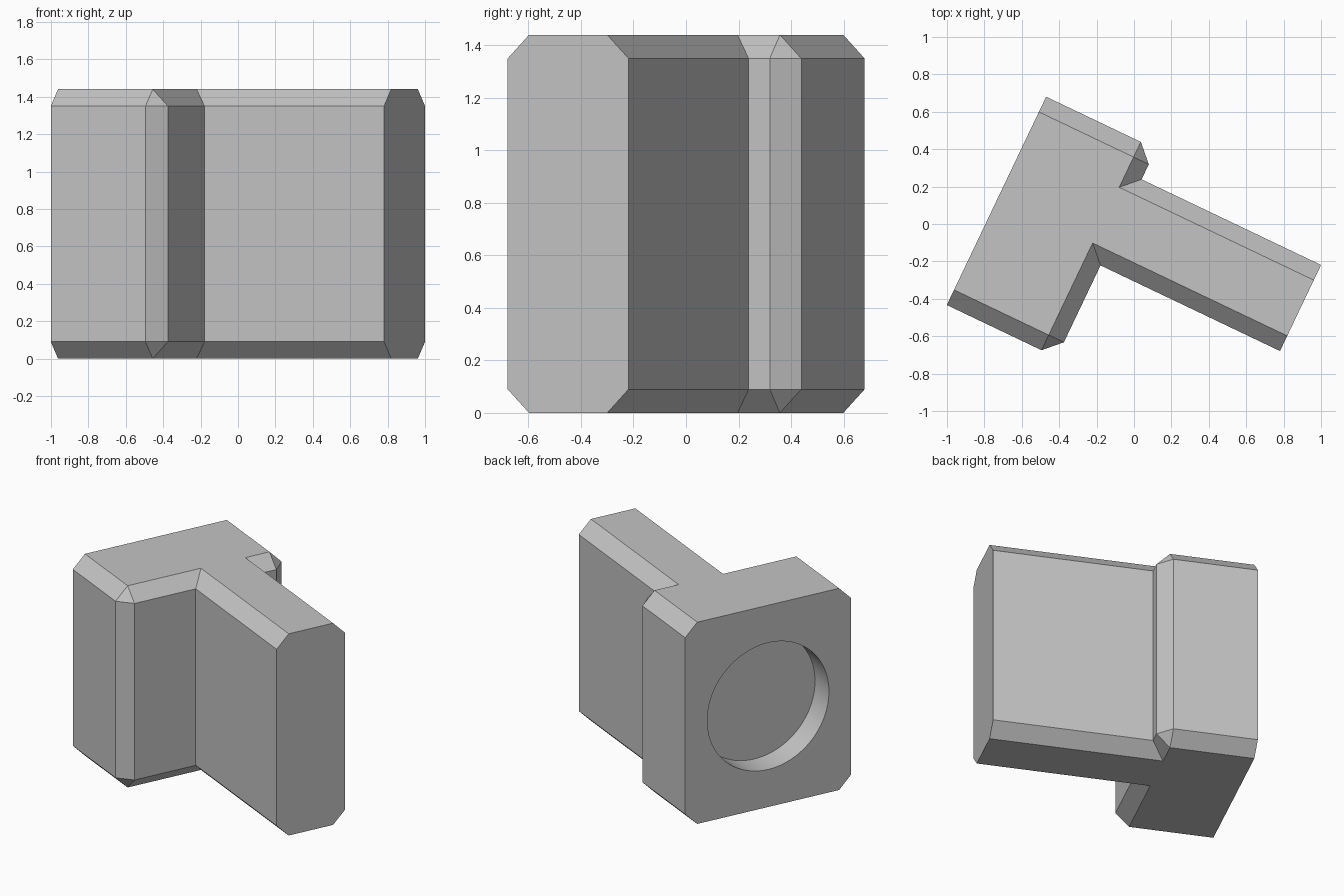
import bpy, bmesh, math
from mathutils import Matrix

if "Cube" in bpy.data.objects:
    bpy.data.objects.remove(bpy.data.objects["Cube"])

HEIGHT, CHAMFER = 1.44, 0.09
BACK, STEP, TIP = -0.717, -0.066, 0.997      # along the stem
FLANGE = (-0.822, 0.412)                     # across the stem
STEM = (-0.277, 0.233)
TURN = Matrix.Rotation(math.radians(-25.5), 4, "Z")

grey = bpy.data.materials.new("plain grey")
grey.use_nodes = True
grey.diffuse_color = (0.55, 0.55, 0.55, 1)
grey.node_tree.nodes["Principled BSDF"].inputs["Base Color"].default_value = grey.diffuse_color


def add_object(name, bm):
    bmesh.ops.recalc_face_normals(bm, faces=bm.faces)
    bm.transform(TURN)
    mesh = bpy.data.meshes.new(name)
    bm.to_mesh(mesh)
    bm.free()
    mesh.materials.append(grey)
    obj = bpy.data.objects.new(name, mesh)
    bpy.context.collection.objects.link(obj)
    return obj


# T-shaped block: extruded profile
bm = bmesh.new()
profile = [(BACK, FLANGE[0]), (STEP, FLANGE[0]), (STEP, STEM[0]), (TIP, STEM[0]),
           (TIP, STEM[1]), (STEP, STEM[1]), (STEP, FLANGE[1]), (BACK, FLANGE[1])]
base = bm.faces.new([bm.verts.new((x, y, 0)) for x, y in profile])
top = bmesh.ops.extrude_face_region(bm, geom=[base])["geom"]
bmesh.ops.translate(bm, vec=(0, 0, HEIGHT),
                    verts=[v for v in top if isinstance(v, bmesh.types.BMVert)])
bmesh.ops.recalc_face_normals(bm, faces=bm.faces)


# Chamfer every outer edge except around the two flat ends
def on_end(edge):
    return any(all(abs(v.co.x - end) < 1e-4 for v in edge.verts) for end in (BACK, TIP))


edges = [e for e in bm.edges if e.is_convex and not on_end(e)]
bmesh.ops.bevel(bm, geom=edges, offset=CHAMFER, offset_type="OFFSET",
                segments=1, affect="EDGES")
block = add_object("t_block", bm)

# Round recess in the back of the flange
RADIUS, DEPTH = 0.452, 0.183
bm = bmesh.new()
place = Matrix.Translation((BACK, sum(FLANGE) / 2, HEIGHT / 2)) @ Matrix.Rotation(math.pi / 2, 4, "Y")
bmesh.ops.create_cone(bm, cap_ends=True, segments=96, radius1=RADIUS, radius2=RADIUS,
                      depth=2 * DEPTH, matrix=place)
cutter = add_object("recess_cutter", bm)
cutter.hide_render = True

cut = block.modifiers.new("recess", "BOOLEAN")
cut.operation = "DIFFERENCE"
cut.solver = "EXACT"
cut.object = cutter
bpy.context.view_layer.objects.active = block
bpy.ops.object.select_all(action="DESELECT")
block.select_set(True)
bpy.ops.object.modifier_apply(modifier=cut.name)
bpy.data.objects.remove(cutter)
bpy.ops.object.shade_smooth_by_angle(angle=math.radians(20))
